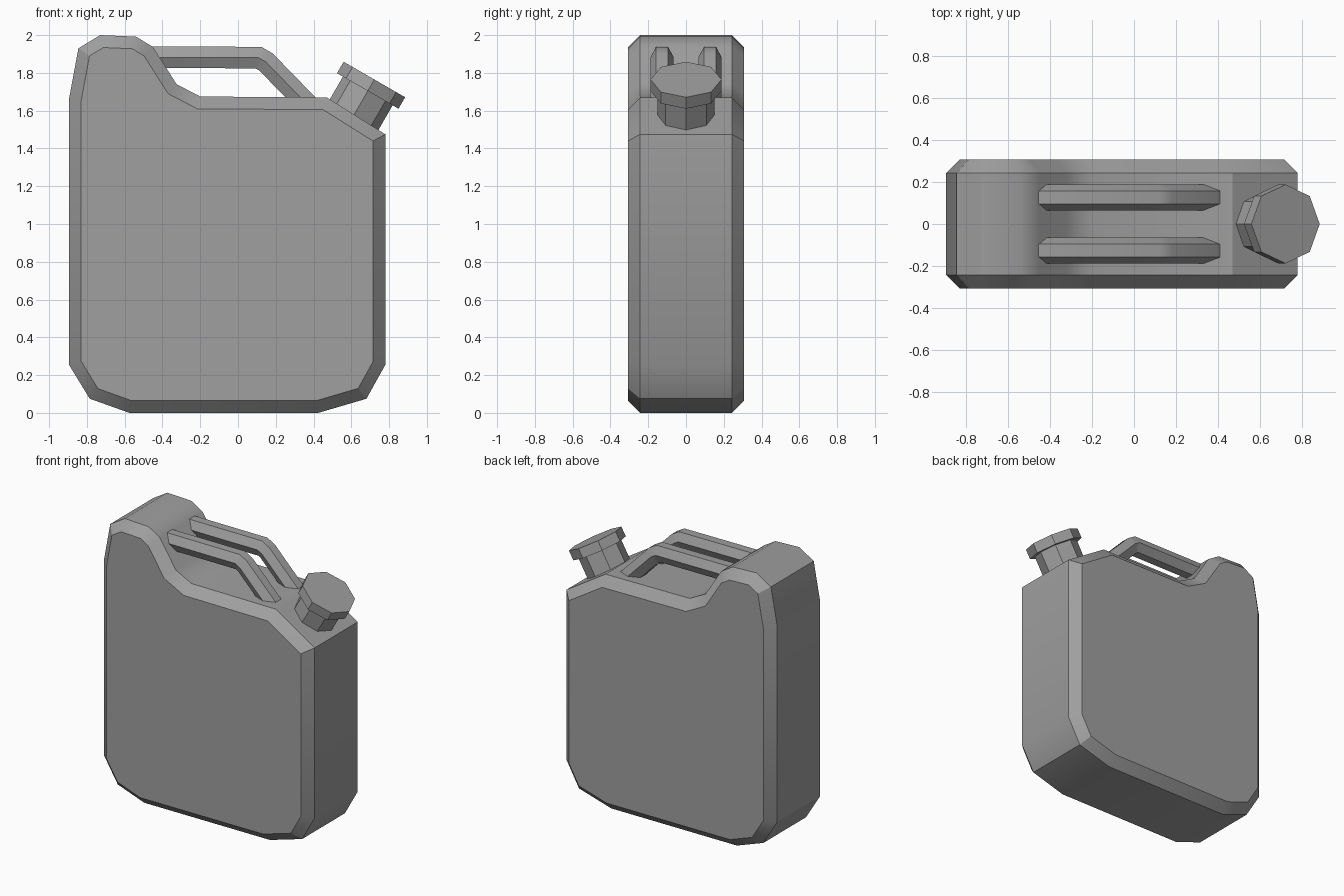
import bpy, bmesh, math
from mathutils import Vector

cube = bpy.data.objects.get("Cube")
if cube:
    bpy.data.objects.remove(cube)

grey = bpy.data.materials.new("grey plastic")
grey.use_nodes = True
grey.diffuse_color = (0.35, 0.35, 0.35, 1)
grey.node_tree.nodes["Principled BSDF"].inputs["Base Color"].default_value = grey.diffuse_color


def finish(bm, name):
    """Turn a bmesh into a shaded object."""
    bmesh.ops.recalc_face_normals(bm, faces=bm.faces)
    mesh = bpy.data.meshes.new(name)
    bm.to_mesh(mesh)
    bm.free()
    mesh.materials.append(grey)
    obj = bpy.data.objects.new(name, mesh)
    bpy.context.collection.objects.link(obj)
    bpy.ops.object.select_all(action='DESELECT')
    obj.select_set(True)
    bpy.context.view_layer.objects.active = obj
    bpy.ops.object.shade_smooth_by_angle(angle=math.radians(31))
    return obj


def offset(path, dist, closed):
    """Shift a 2D polyline to its left with mitred corners."""
    pts = [Vector(p) for p in path]
    n = len(pts)
    result = []
    for i, p in enumerate(pts):
        before = (p - pts[i - 1]).normalized() if closed or i else None
        after = (pts[(i + 1) % n] - p).normalized() if closed or i < n - 1 else before
        before = before or after
        a, b = Vector((-before.y, before.x)), Vector((-after.y, after.x))
        result.append(p + (a + b) * dist / (1 + a.dot(b)))
    return result


def loft(name, rings):
    """Skin a list of closed rings and cap both ends."""
    bm = bmesh.new()
    rows = [[bm.verts.new(p) for p in ring] for ring in rings]
    n = len(rows[0])
    for low, high in zip(rows, rows[1:]):
        for i in range(n):
            j = (i + 1) % n
            bm.faces.new((low[i], low[j], high[j], high[i]))
    bm.faces.new(rows[0])
    bm.faces.new(rows[-1])
    return finish(bm, name)


# Body: side silhouette with chamfered rims
outline = [(-0.575, 0), (0.425, 0), (0.68, 0.075), (0.78, 0.255), (0.78, 1.475),
           (0.47, 1.67), (-0.2, 1.675), (-0.325, 1.74), (-0.45, 1.937), (-0.54, 1.992),
           (-0.73, 2), (-0.845, 1.93), (-0.895, 1.66), (-0.895, 0.255), (-0.785, 0.075)]
rim = 0.065
half_depth = 0.308
layers = [(-half_depth, rim), (rim - half_depth, 0), (half_depth - rim, 0), (half_depth, rim)]
loft("can_body", [[(p.x, y, p.y) for p in offset(outline, inset, True)]
                  for y, inset in layers])

# Twin handles: six-sided bars bent down to the shoulder
handle_path = [(-0.52, 1.883), (0.108, 1.881), (0.148, 1.858), (0.375, 1.625)]
section = [(0.062, 0), (0.031, 0.057), (-0.031, 0.057),
           (-0.062, 0), (-0.031, -0.057), (0.031, -0.057)]
for side, y in (("left", -0.127), ("right", 0.127)):
    lines = [[(p.x, y + u, p.y) for p in offset(handle_path, v, False)] for u, v in section]
    loft("handle_front" if y < 0 else "handle_back", list(zip(*lines)))

# Spout neck and cap: octagonal prisms on a tilted axis
axis = Vector((0.5, 0, math.sqrt(0.75)))
across = Vector((axis.z, 0, -axis.x))
cap_top = Vector((0.722, 0, 1.765))


def octagon(depth, radius):
    centre = cap_top - axis * depth
    angles = [math.tau * i / 8 for i in range(8)]
    return [centre + across * radius * math.cos(a) + Vector((0, radius * math.sin(a), 0))
            for a in angles]


loft("spout_neck", [octagon(0.26, 0.152), octagon(0.05, 0.152)])
loft("spout_cap", [octagon(0.07, 0.188), octagon(0, 0.188)])
